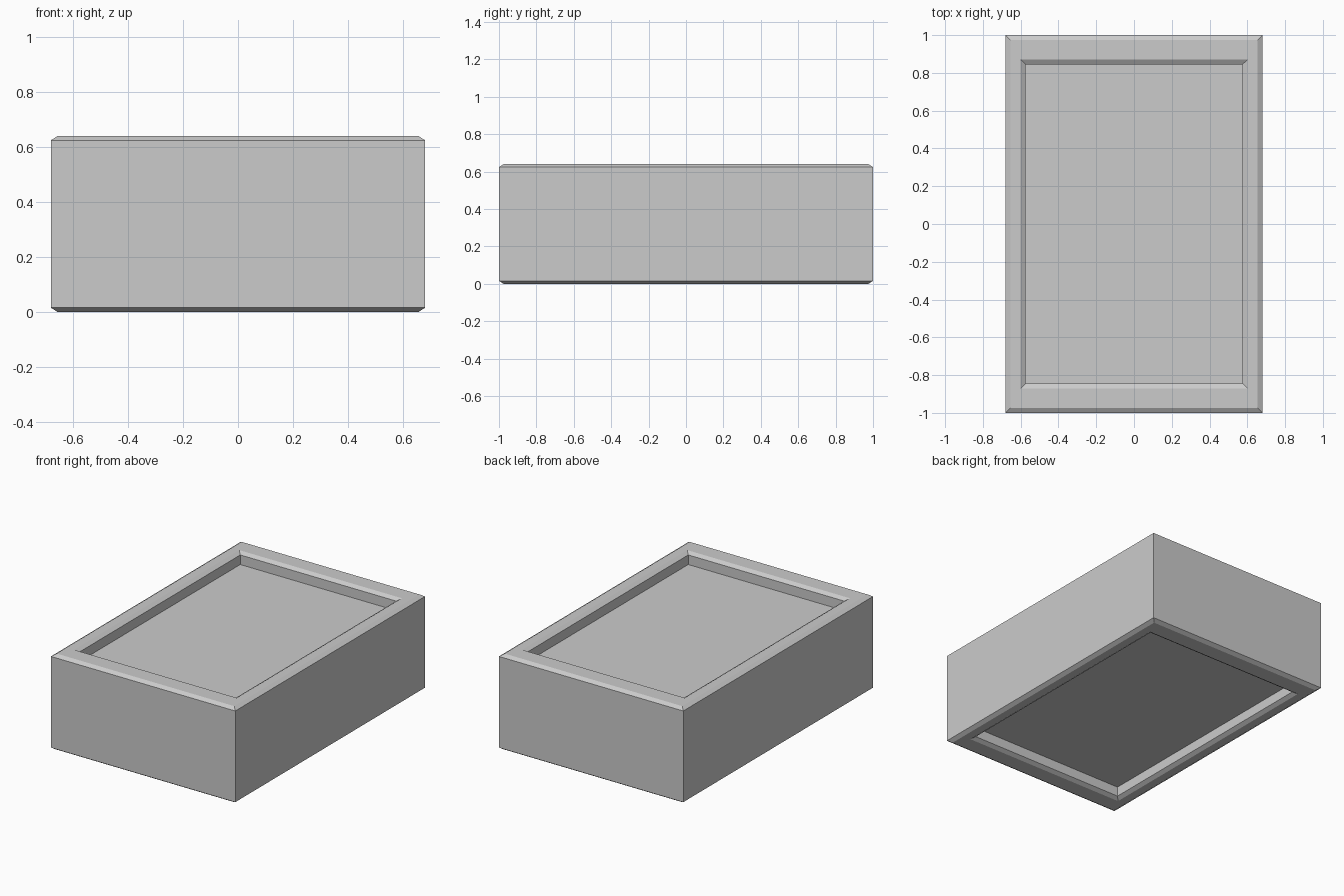
import bpy, bmesh

if "Cube" in bpy.data.objects:
    bpy.data.objects.remove(bpy.data.objects["Cube"])

HEIGHT = 0.64
# Half-section from recessed top panel, over the chamfered rim, to the outer wall:
# (half width x, half length y, z)
UPPER = [
    (0.575, 0.845, 0.56),
    (0.575, 0.845, 0.624),
    (0.60, 0.87, HEIGHT),
    (0.655, 0.975, HEIGHT),
    (0.68, 1.0, 0.624),
]
# Mirror the section for the underside
SECTION = UPPER + [(x, y, HEIGHT - z) for x, y, z in reversed(UPPER)]


def rectangle(bm, hx, hy, z):
    return [bm.verts.new((sx * hx, sy * hy, z))
            for sx, sy in ((-1, -1), (1, -1), (1, 1), (-1, 1))]


# Block with a chamfered rim and a recessed panel on top and bottom
bm = bmesh.new()
rings = [rectangle(bm, *p) for p in SECTION]
for a, b in zip(rings, rings[1:]):
    for i in range(4):
        j = (i + 1) % 4
        bm.faces.new((a[i], b[i], b[j], a[j]))
bm.faces.new(rings[0])
bm.faces.new(rings[-1][::-1])
bmesh.ops.recalc_face_normals(bm, faces=bm.faces)
mesh = bpy.data.meshes.new("recessed_block")
bm.to_mesh(mesh)
bm.free()
block = bpy.data.objects.new("recessed_block", mesh)
bpy.context.collection.objects.link(block)
